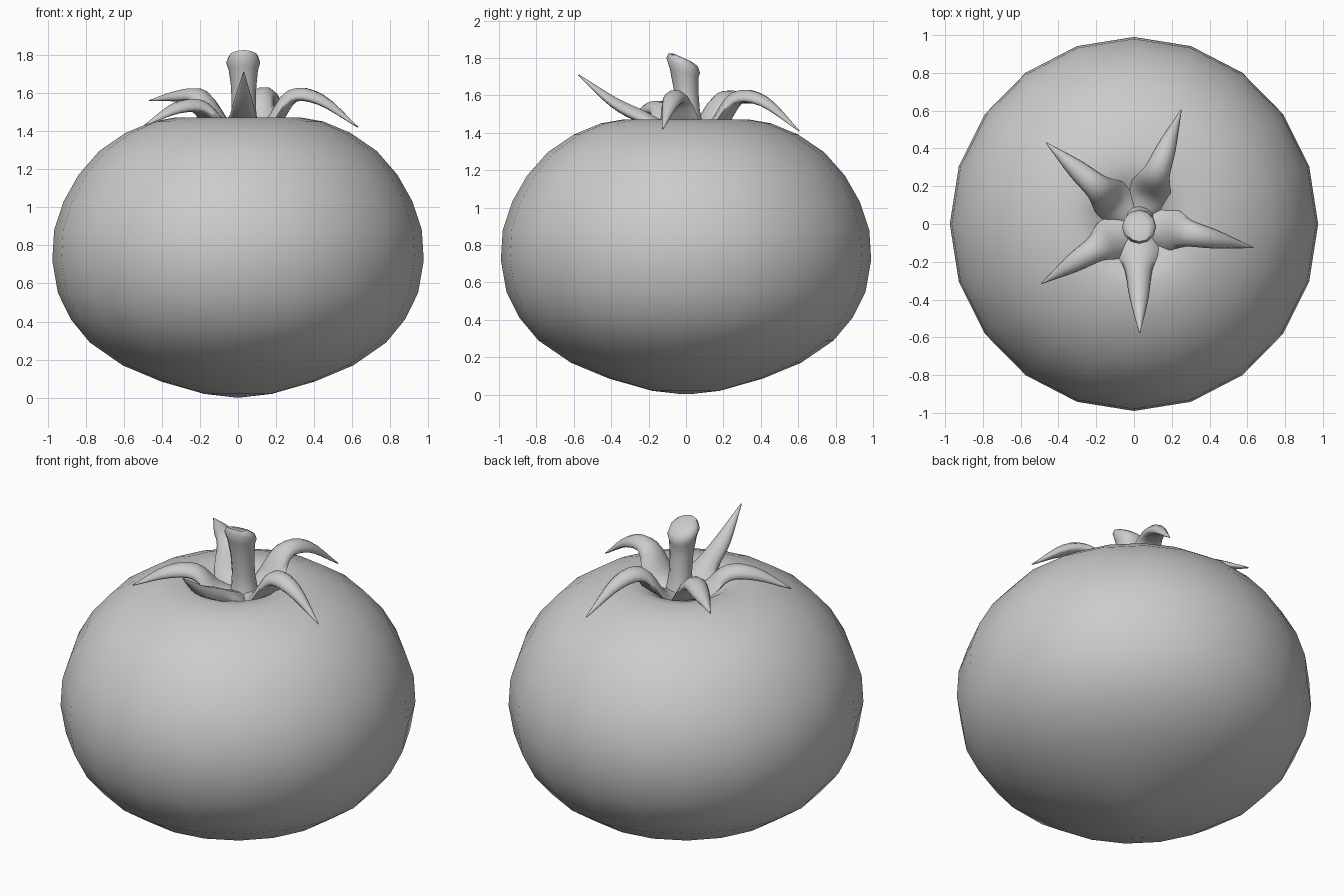
import bpy, bmesh, math
from mathutils import Vector

cube = bpy.data.objects.get("Cube")
if cube:
    bpy.data.objects.remove(cube, do_unlink=True)

grey = bpy.data.materials.new("plain grey")
grey.use_nodes = True
colour = (0.6, 0.6, 0.6, 1)
grey.diffuse_color = colour
grey.node_tree.nodes["Principled BSDF"].inputs["Base Color"].default_value = colour


def finish(name, bm, angle):
    bmesh.ops.recalc_face_normals(bm, faces=bm.faces)
    mesh = bpy.data.meshes.new(name)
    bm.to_mesh(mesh)
    bm.free()
    mesh.materials.append(grey)
    obj = bpy.data.objects.new(name, mesh)
    bpy.context.collection.objects.link(obj)
    bpy.ops.object.select_all(action="DESELECT")
    obj.select_set(True)
    bpy.context.view_layer.objects.active = obj
    bpy.ops.object.shade_smooth_by_angle(angle=math.radians(angle))
    return obj


def loft(bm, rings):
    """Join equal rings of points with quads and close both ends."""
    rows = [[bm.verts.new(p) for p in ring] for ring in rings]
    n = len(rows[0])
    for a, b in zip(rows, rows[1:]):
        for i in range(n):
            j = (i + 1) % n
            bm.faces.new((a[i], a[j], b[j], b[i]))
    for row in (rows[0], rows[-1]):
        hub = bm.verts.new(sum((v.co for v in row), Vector()) / n)
        for i in range(n):
            bm.faces.new((row[i], row[(i + 1) % n], hub))


def smooth_path(points, steps=4):
    """Sample a smooth curve through the points."""
    p = [Vector(q) for q in points]
    p = [2 * p[0] - p[1]] + p + [2 * p[-1] - p[-2]]
    out = []
    for a, b, c, d in zip(p, p[1:], p[2:], p[3:]):
        for s in range(steps):
            t = s / steps
            out.append(0.5 * (2 * b + (c - a) * t + (2 * a - 5 * b + 4 * c - d) * t * t
                              + (3 * b - a - 3 * c + d) * t ** 3))
    return out + [p[-2]]


def circle(centre, radius, n, slope=0.0, squash=1.0):
    x, y, z = centre
    ring = []
    for i in range(n):
        a = math.tau * i / n
        dy = radius * math.sin(a)
        ring.append(Vector((x + squash * radius * math.cos(a), y + dy, z + slope * dy)))
    return ring


# Fruit: a squat twenty-sided body with a dimple in the top
profile = [(0.02, 0.002), (0.18, 0.02), (0.41, 0.085), (0.615, 0.17), (0.79, 0.29),
           (0.89, 0.41), (0.96, 0.55), (0.99, 0.72), (0.98, 0.88), (0.93, 1.03),
           (0.85, 1.17), (0.74, 1.295), (0.60, 1.39), (0.455, 1.45), (0.33, 1.472),
           (0.24, 1.455), (0.17, 1.41), (0.09, 1.36), (0.02, 1.34)]
bm = bmesh.new()
loft(bm, [circle((0, 0, z), r, 20, squash=0.985) for r, z in profile])
finish("fruit", bm, 60)

# Stem: leaning, flared, with a slanted tip
bm = bmesh.new()
loft(bm, [circle((0.03, 0.02, 1.36), 0.10, 12),
          circle((0.03, 0.02, 1.42), 0.075, 12),
          circle((0.03, 0.01, 1.52), 0.064, 12),
          circle((0.03, 0.0, 1.63), 0.066, 12, -0.1),
          circle((0.028, -0.01, 1.72), 0.077, 12, -0.3),
          circle((0.027, -0.015, 1.76), 0.09, 12, -0.45),
          circle((0.029, -0.015, 1.79), 0.078, 12, -0.45),
          circle((0.032, -0.018, 1.802), 0.045, 12, -0.45)])
finish("stem", bm, 60)


def sepal(name, tip, arch, shoulder):
    """Pointed leaf from the stem base: arch and shoulder are heights on the way to the tip."""
    root = Vector((0.02, 0.01, 0))
    end = Vector((tip[0], tip[1], 0))

    def at(t, z):
        p = root.lerp(end, t)
        return (p.x, p.y, z)

    path = smooth_path([at(0.06, 1.40), at(0.24, 1.445), at(0.43, arch),
                        at(0.68, shoulder), at(1, tip[2])])
    side = Vector((0, 0, 1)).cross(end - root).normalized()
    widths = smooth_path([(0.07, 0.02, 0), (0.112, 0.024, 0), (0.072, 0.036, 0),
                          (0.05, 0.03, 0), (0.003, 0.003, 0)])
    rings = []
    for i, p in enumerate(path):
        along = (path[min(i + 1, len(path) - 1)] - path[max(i - 1, 0)]).normalized()
        up = along.cross(side).normalized()
        w, h, _ = widths[i]
        ring = []
        for k in range(10):
            a = math.tau * k / 10
            droop = 0.25 * w * math.cos(a) ** 2
            ring.append(p + side * w * math.cos(a) + up * (h * math.sin(a) - droop))
        rings.append(ring)
    bm = bmesh.new()
    loft(bm, rings)
    finish(name, bm, 80)


# Calyx: five sepals, the front one lifted
sepal("sepal_front", (0.03, -0.575, 1.71), 1.49, 1.565)
sepal("sepal_left", (0.63, -0.125, 1.42), 1.585, 1.565)
sepal("sepal_back_left", (0.25, 0.605, 1.41), 1.585, 1.57)
sepal("sepal_back_right", (-0.465, 0.43, 1.56), 1.58, 1.585)
sepal("sepal_front_right", (-0.49, -0.315, 1.43), 1.53, 1.52)
